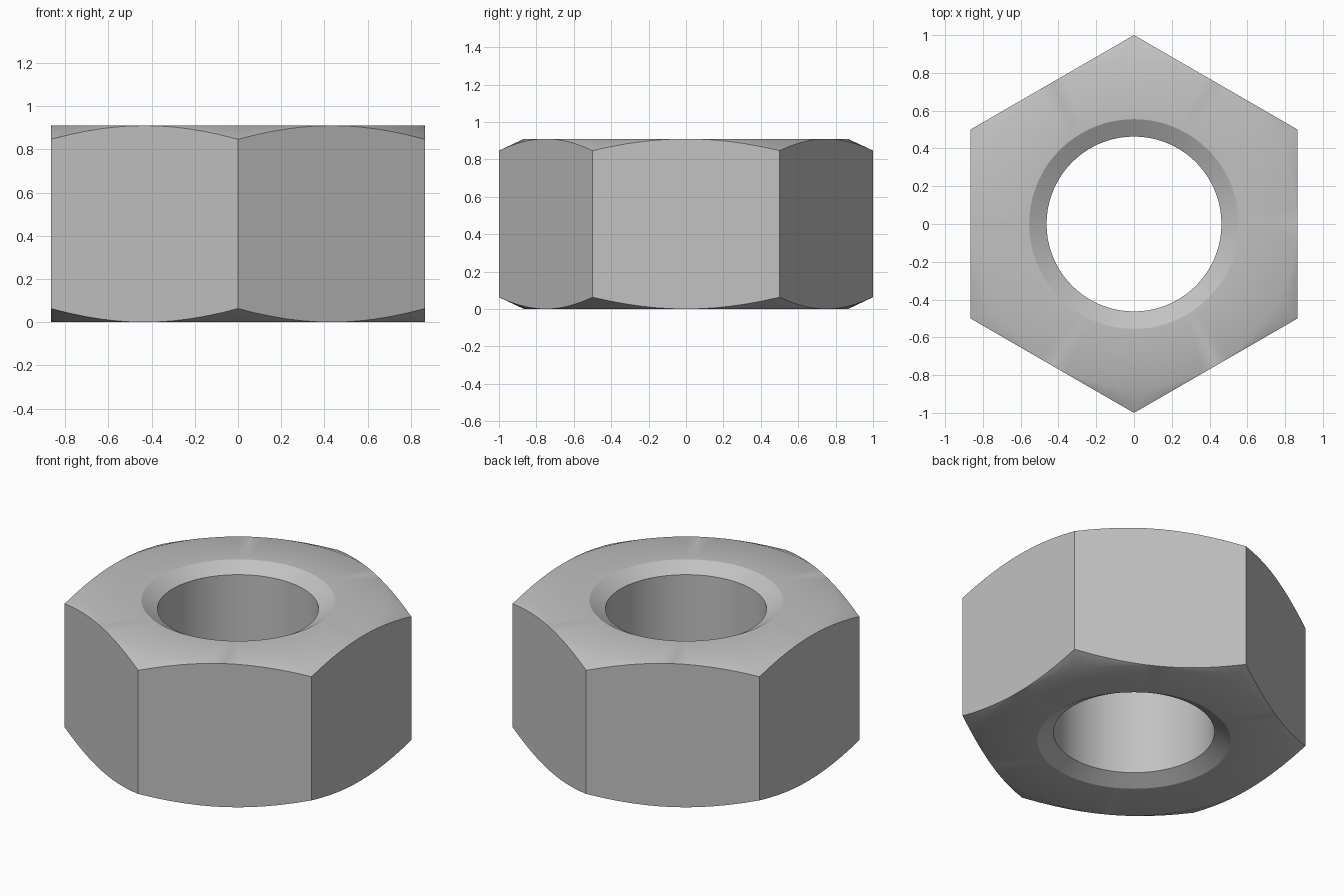
import bpy
import bmesh
import math

cube = bpy.data.objects.get("Cube")
if cube:
    bpy.data.objects.remove(cube, do_unlink=True)

HEIGHT = 0.91
APOTHEM = math.cos(math.pi / 6)
BORE, SINK, SINK_DEPTH = 0.463, 0.555, 0.054
CHAMFER_SLOPE = 0.063 / (1 - APOTHEM)
STEPS = 96 - 24

# Plain steel
steel = bpy.data.materials.new("steel_grey")
steel.use_nodes = True
grey = (0.54, 0.54, 0.54, 1)
steel.diffuse_color = grey
steel.node_tree.nodes["Principled BSDF"].inputs["Base Color"].default_value = grey


def section(angle):
    """Closed radial section: bore, countersinks, flat faces, conical chamfers, hexagon side."""
    offset = angle % (math.pi / 3) - math.pi / 6   # corners lie on +-y after the turn below
    outer = APOTHEM / math.cos(offset)
    drop = (outer - APOTHEM) * CHAMFER_SLOPE
    half = [(BORE, SINK_DEPTH), (SINK, 0), (APOTHEM, 0), (outer, drop)]
    return half + [(r, HEIGHT - z) for r, z in reversed(half)]


# Sweep the section around the axis
bm = bmesh.new()
columns = []
for i in range(STEPS):
    a = 2 * math.pi * i / STEPS
    turn = a + math.pi / 2
    columns.append([bm.verts.new((r * math.cos(turn), r * math.sin(turn), z))
                    for r, z in section(a)])
for i, col in enumerate(columns):
    nxt = columns[(i + 1) % STEPS]
    for j in range(len(col)):
        k = (j + 1) % len(col)
        bm.faces.new((col[j], nxt[j], nxt[k], col[k]))

# The chamfer fades to nothing at the middle of each side
bmesh.ops.remove_doubles(bm, verts=bm.verts, dist=1e-5)
bmesh.ops.recalc_face_normals(bm, faces=bm.faces)

mesh = bpy.data.meshes.new("hex_nut")
bm.to_mesh(mesh)
bm.free()
mesh.materials.append(steel)
nut = bpy.data.objects.new("hex_nut", mesh)
bpy.context.collection.objects.link(nut)

# Smooth bore and chamfer cones, crisp hexagon and countersink edges
bpy.ops.object.select_all(action="DESELECT")
nut.select_set(True)
bpy.context.view_layer.objects.active = nut
bpy.ops.object.shade_smooth_by_angle(angle=math.radians(28))
